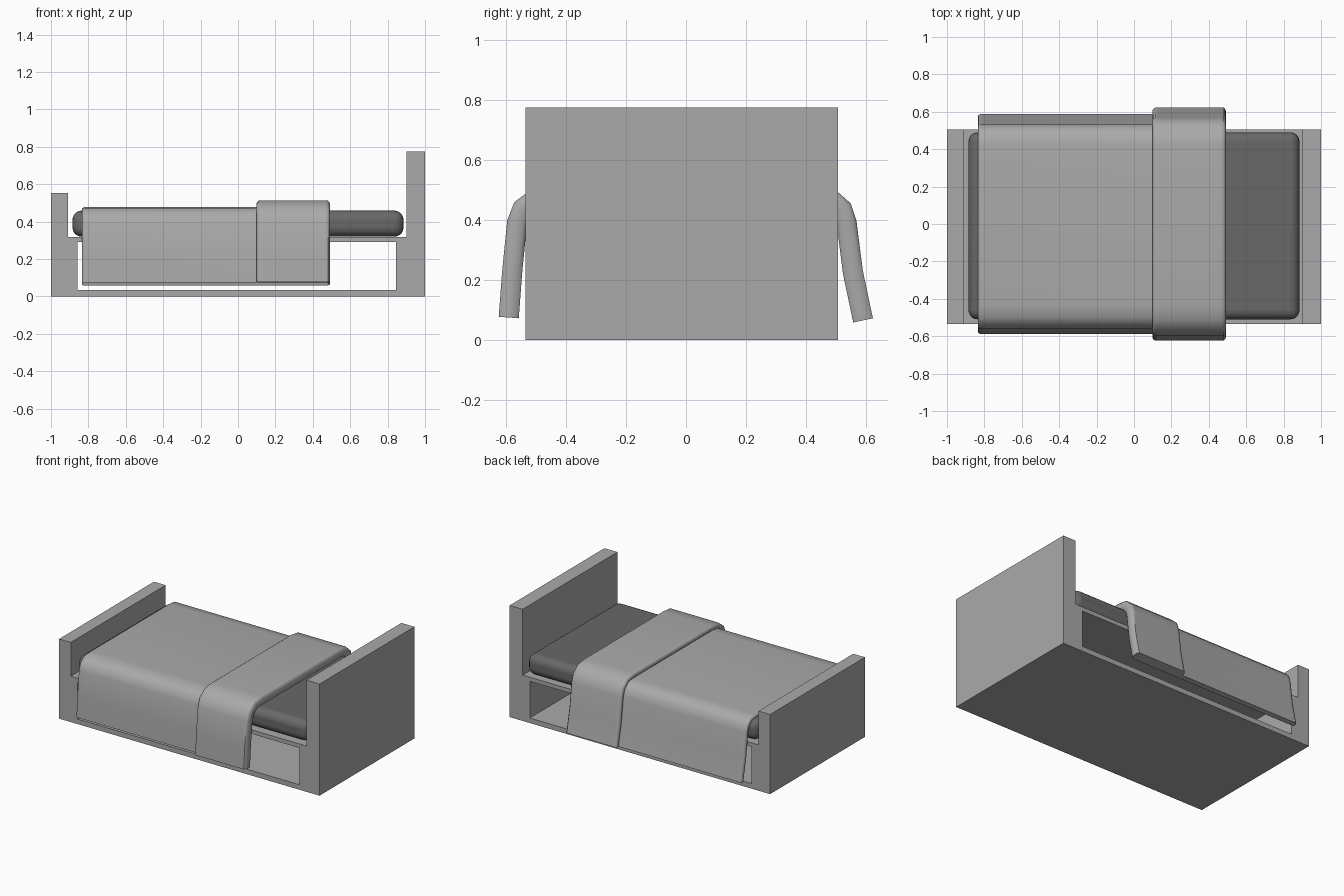
import bpy, bmesh, math
from mathutils import Vector

if "Cube" in bpy.data.objects:
    bpy.data.objects.remove(bpy.data.objects["Cube"])


def smooth(obj, angle=40):
    bpy.ops.object.select_all(action='DESELECT')
    obj.select_set(True)
    bpy.context.view_layer.objects.active = obj
    bpy.ops.object.shade_smooth_by_angle(angle=math.radians(angle))


def bevel(obj, width, segments):
    m = obj.modifiers.new("bevel", 'BEVEL')
    m.width, m.segments = width, segments
    m.limit_method, m.angle_limit = 'ANGLE', math.radians(60)


def paint(obj, name, grey):
    mat = bpy.data.materials.new(name)
    mat.diffuse_color = (grey, grey, grey, 1)
    mat.use_nodes = True
    mat.node_tree.nodes["Principled BSDF"].inputs["Base Color"].default_value = mat.diffuse_color
    obj.data.materials.append(mat)
    return mat


# Bed frame: side profile with an open storage bay, extruded across the width
curve = bpy.data.curves.new("bed_frame", 'CURVE')
curve.dimensions, curve.fill_mode, curve.extrude = '2D', 'BOTH', 0.52
outline = [(-1, 0), (1, 0), (1, 0.775), (0.9, 0.775), (0.9, 0.318),
           (-0.91, 0.318), (-0.91, 0.553), (-1, 0.553)]
bay = [(-0.858, 0.035), (0.845, 0.035), (0.845, 0.29), (-0.858, 0.29)]
for pts in (outline, bay):
    s = curve.splines.new('POLY')
    s.points.add(len(pts) - 1)
    for p, (x, z) in zip(s.points, pts):
        p.co = (x, z, 0, 1)
    s.use_cyclic_u = True
frame = bpy.data.objects.new("bed_frame", curve)
bpy.context.collection.objects.link(frame)
frame.rotation_euler.x = math.pi / 2
frame.location.y = -0.014
bpy.context.view_layer.objects.active = frame
frame.select_set(True)
bpy.ops.object.convert(target='MESH')
frame = bpy.context.object
bm = bmesh.new()
bm.from_mesh(frame.data)
bmesh.ops.remove_doubles(bm, verts=bm.verts, dist=0.0005)
bmesh.ops.recalc_face_normals(bm, faces=bm.faces)
bm.to_mesh(frame.data)
bm.free()
bpy.ops.object.shade_flat()
mid_grey = paint(frame, "mid_grey", 0.4)

# Mattress
bpy.ops.mesh.primitive_cube_add(size=1, location=(0, -0.01, 0.389))
mattress = bpy.context.object
mattress.name = "mattress"
mattress.scale = (1.77, 1.0, 0.14)
bpy.ops.object.transform_apply(location=False, rotation=False, scale=True)
bevel(mattress, 0.05, 5)
smooth(mattress)
paint(mattress, "dark_grey", 0.14)

# Blanket: section along the bed (x, thickness) including the turned-down fold
section = [(-0.81, 0), (-0.825, 0), (-0.833, 0.006), (-0.835, 0.016),
           (-0.832, 0.026), (-0.822, 0.032), (-0.805, 0.032), (0.09, 0.032),
           (0.107, 0.033), (0.1, 0.042), (0.1, 0.054), (0.104, 0.061),
           (0.113, 0.067), (0.13, 0.067), (0.465, 0.067), (0.48, 0.067),
           (0.49, 0.055), (0.493, 0.033), (0.49, 0.012), (0.48, 0), (0.465, 0)]
# Drape path over the mattress (y, z), measured on the underside
path = [(-0.557, 0.073), (-0.546, 0.22), (-0.53, 0.385), (-0.518, 0.42),
        (-0.488, 0.443), (-0.43, 0.446), (0.42, 0.446), (0.468, 0.442),
        (0.492, 0.42), (0.502, 0.385), (0.523, 0.22), (0.557, 0.059)]
path = [Vector(p) for p in path]

bm = bmesh.new()
rings = []
for i, p in enumerate(path):
    a = (p - path[i - 1]).normalized() if i else None
    b = (path[i + 1] - p).normalized() if i < len(path) - 1 else None
    t = ((a or b) + (b or a)).normalized()
    n = Vector((-t.y, t.x))
    rings.append([bm.verts.new((x, p.x + n.x * d, p.y + n.y * d))
                  for x, d in section])
k = len(section)
for r0, r1 in zip(rings, rings[1:]):
    for j in range(k):
        bm.faces.new((r0[j], r0[(j + 1) % k], r1[(j + 1) % k], r1[j]))
bm.faces.new(rings[0])
bm.faces.new(rings[-1])
bmesh.ops.recalc_face_normals(bm, faces=bm.faces)
mesh = bpy.data.meshes.new("blanket")
bm.to_mesh(mesh)
bm.free()
blanket = bpy.data.objects.new("blanket", mesh)
bpy.context.collection.objects.link(blanket)
smooth(blanket, 50)
blanket.data.materials.append(mid_grey)
